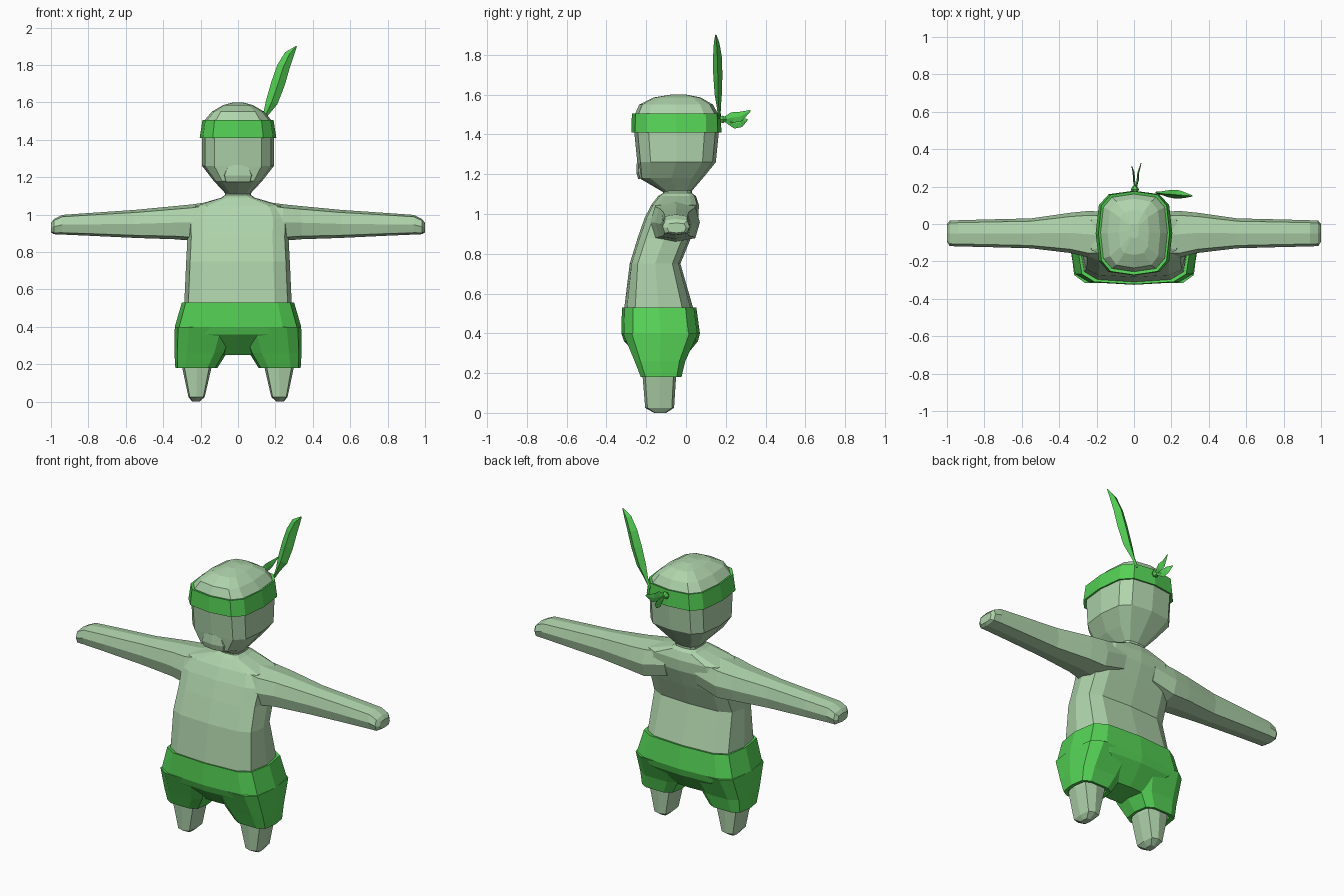
import bpy, bmesh, math
from mathutils import Vector


def material(name, rgb):
    m = bpy.data.materials.new(name)
    m.diffuse_color = (*rgb, 1)
    return m


SKIN = material("pale green skin", (0.43, 0.66, 0.41))
GREEN = material("bright green cloth", (0.09, 0.64, 0.09))


def ring(axis, pos, a0, a1, b0, b1, n=12, p=0.6):
    """Rounded-box outline across an axis: 'z' spans x, y and 'x' spans y, z."""
    pts = []
    for i in range(n):
        t = 2 * math.pi * i / n
        c, s = math.cos(t), math.sin(t)
        u = math.copysign(abs(c) ** p, c) if abs(c) > 1e-6 else 0
        v = math.copysign(abs(s) ** p, s) if abs(s) > 1e-6 else 0
        a = (a0 + a1) / 2 + u * (a1 - a0) / 2
        b = (b0 + b1) / 2 + v * (b1 - b0) / 2
        pts.append(Vector((a, b, pos) if axis == 'z' else (pos, a, b)))
    return pts


def loft(name, rings, mat, cap=True, mirror=False):
    bm = bmesh.new()
    loops = [[bm.verts.new(co) for co in r] for r in rings]
    n = len(loops[0])
    for lo, hi in zip(loops, loops[1:]):
        for i in range(n):
            j = (i + 1) % n
            bm.faces.new((lo[i], lo[j], hi[j], hi[i]))
    if cap:
        bm.faces.new(loops[0][::-1])
        bm.faces.new(loops[-1])
    bmesh.ops.recalc_face_normals(bm, faces=bm.faces)
    me = bpy.data.meshes.new(name)
    bm.to_mesh(me)
    bm.free()
    me.materials.append(mat)
    ob = bpy.data.objects.new(name, me)
    bpy.context.collection.objects.link(ob)
    if mirror:
        ob.modifiers.new("mirror", 'MIRROR').use_mirror_merge = False
    return ob


def column(rows, n=12, p=0.6):
    """Rows of (z, half width, front y, back y)."""
    return [ring('z', z, -h, h, y0, y1, n, p) for z, h, y0, y1 in rows]


def blade(name, stations, wide, thin, mat):
    """Leaf with a diamond section; stations are (centre, half width, half thickness)."""
    wide, thin = Vector(wide).normalized(), Vector(thin).normalized()
    rings = []
    for c, w, t in stations:
        c = Vector(c)
        rings.append([c + wide * w, c + thin * t, c - wide * w, c - thin * t])
    return loft(name, rings, mat)


# Torso, leaning forward at the belly, running up into the neck
loft("torso", column([
    (0.45, 0.280, -0.300, 0.040), (0.53, 0.287, -0.310, 0.035),
    (0.75, 0.277, -0.283, -0.028), (0.88, 0.270, -0.243, 0.025),
    (0.98, 0.275, -0.208, 0.062), (1.045, 0.245, -0.175, 0.065),
    (1.09, 0.090, -0.140, 0.050), (1.105, 0.070, -0.115, 0.030),
    (1.14, 0.070, -0.110, 0.030)], p=0.55), SKIN)

# Arms held straight out, mirrored
arm_rows = [(0.10, -0.17, 0.060, 0.90, 1.075), (0.24, -0.18, 0.070, 0.86, 1.055),
            (0.34, -0.155, 0.060, 0.868, 1.045), (0.55, -0.130, 0.030, 0.875, 1.025),
            (0.80, -0.123, 0.024, 0.887, 1.008), (0.94, -0.120, 0.020, 0.893, 0.998),
            (0.985, -0.118, 0.018, 0.895, 0.975), (1.0, -0.095, 0.0, 0.905, 0.955)]
loft("arm", [ring('x', *r, n=8, p=0.6) for r in arm_rows], SKIN, mirror=True)

# Head with tapered jaw and domed crown
loft("head", column([
    (1.11, 0.065, -0.115, 0.025), (1.18, 0.130, -0.235, 0.085),
    (1.26, 0.192, -0.245, 0.150), (1.41, 0.192, -0.260, 0.165),
    (1.505, 0.178, -0.255, 0.160), (1.55, 0.140, -0.235, 0.135),
    (1.585, 0.080, -0.165, 0.075), (1.60, 0.025, -0.075, 0.0)]), SKIN)

# Blunt snout wedge at the lower front of the face
loft("snout", [ring('z', 1.175, -0.075, 0.075, -0.24, -0.12, 8, 0.5),
               ring('z', 1.21, -0.085, 0.085, -0.25, -0.12, 8, 0.5),
               ring('z', 1.265, -0.06, 0.06, -0.247, -0.12, 8, 0.5)], SKIN)

# Headband as an open hoop with a visible rim
loft("headband", column([
    (1.415, 0.185, -0.250, 0.155), (1.41, 0.205, -0.275, 0.178),
    (1.505, 0.190, -0.272, 0.175), (1.50, 0.172, -0.250, 0.155)]), GREEN, cap=False)

# Knot and two leafy tails behind the headband
loft("headband_knot", [
    [Vector((0.005 + r * math.cos(k * math.pi / 3), y, 1.475 + r * math.sin(k * math.pi / 3)))
     for k in range(6)]
    for y, r in ((0.165, 0.012), (0.185, 0.022), (0.205, 0.010))], GREEN)
for name, tip, x_tip in (("upper_tail", 1.52, 0.038), ("lower_tail", 1.475, -0.012)):
    drop = 0.0 if name == "upper_tail" else -0.03
    blade(name, [((0.008, 0.185, 1.475), 0.008, 0.004),
                 ((0.008 + 0.4 * (x_tip - 0.008), 0.235, 1.485 + drop), 0.027, 0.006),
                 ((0.008 + 0.5 * (x_tip - 0.008), 0.275, 1.49 + drop), 0.024, 0.005),
                 ((x_tip, 0.325 if drop == 0 else 0.31, tip), 0.003, 0.002)],
          (0, -0.3, 1), (1, 0, 0), GREEN)

# Tall curved feather tucked into the band
blade("feather", [
    ((0.120, 0.168, 1.48), 0.006, 0.006), ((0.148, 0.165, 1.535), 0.014, 0.010),
    ((0.180, 0.162, 1.60), 0.032, 0.018), ((0.214, 0.160, 1.70), 0.037, 0.023),
    ((0.243, 0.158, 1.79), 0.034, 0.022), ((0.276, 0.154, 1.86), 0.025, 0.014),
    ((0.312, 0.150, 1.90), 0.003, 0.003)], (1, 0, -0.35), (0, 1, 0), GREEN)

# Baggy shorts: waist and seat, closed at the crotch
loft("shorts_seat", column([
    (0.25, 0.130, -0.200, -0.030), (0.36, 0.280, -0.312, 0.060),
    (0.40, 0.338, -0.325, 0.070), (0.53, 0.300, -0.322, 0.052),
    (0.525, 0.280, -0.300, 0.030)], p=0.5), GREEN)

# Baggy shorts legs with a hollow hem, mirrored
short_rows = [(0.25, 0.15, 0.29, -0.20, -0.05), (0.185, 0.13, 0.31, -0.215, -0.04),
              (0.18, 0.11, 0.335, -0.23, -0.020), (0.26, 0.060, 0.340, -0.262, 0.0),
              (0.40, 0.010, 0.338, -0.322, 0.066)]
loft("shorts_leg", [ring('z', *r, n=10, p=0.55) for r in short_rows], GREEN, mirror=True)

# Stubby tapered legs, mirrored
leg_rows = [(0.0, 0.205, 0.245, -0.16, -0.10), (0.025, 0.178, 0.265, -0.205, -0.06),
            (0.18, 0.142, 0.298, -0.218, -0.050), (0.28, 0.140, 0.300, -0.215, -0.050)]
loft("leg", [ring('z', *r, n=8, p=0.5) for r in leg_rows], SKIN, mirror=True)
